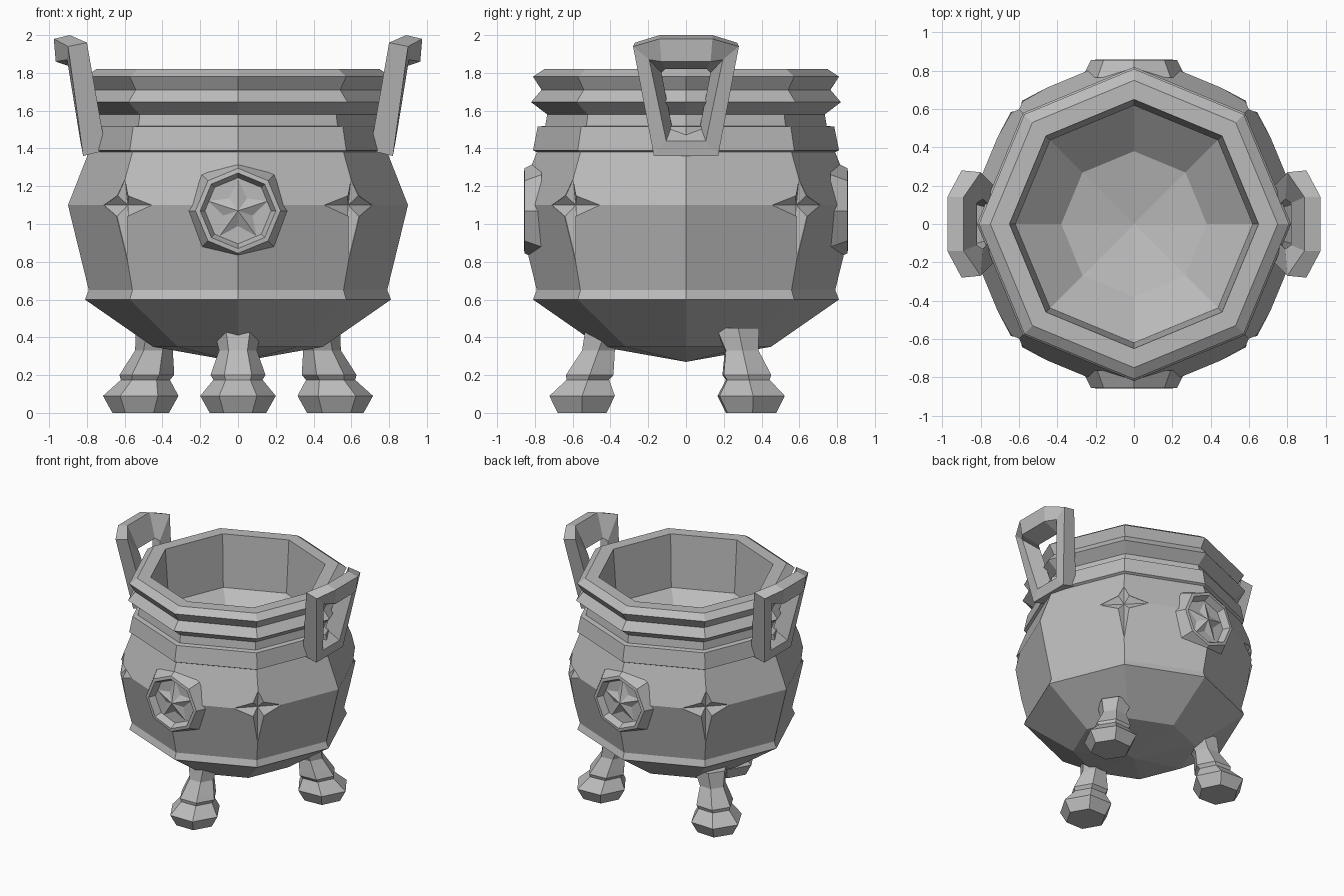
import bpy
import bmesh
from math import sin, cos, pi, radians

if "Cube" in bpy.data.objects:
    bpy.data.objects.remove(bpy.data.objects["Cube"], do_unlink=True)

grey = bpy.data.materials.new("plain grey")
grey.use_nodes = True
colour = (0.5, 0.5, 0.5, 1)
grey.diffuse_color = colour
grey.node_tree.nodes["Principled BSDF"].inputs["Base Color"].default_value = colour


def loft(name, rings, closed=False):
    """Skin a list of rings; a one-point ring becomes an apex, open ends are capped."""
    bm = bmesh.new()
    loops = [[bm.verts.new(p) for p in ring] for ring in rings]
    pairs = list(zip(loops, loops[1:]))
    if closed:
        pairs.append((loops[-1], loops[0]))
    for a, b in pairs:
        n = max(len(a), len(b))
        for i in range(n):
            j = (i + 1) % n
            if len(a) == 1:
                bm.faces.new((a[0], b[i], b[j]))
            elif len(b) == 1:
                bm.faces.new((a[i], a[j], b[0]))
            else:
                bm.faces.new((a[i], a[j], b[j], b[i]))
    if not closed:
        for end in (loops[0], loops[-1]):
            if len(end) > 1:
                bm.faces.new(end)
    bmesh.ops.recalc_face_normals(bm, faces=bm.faces)
    mesh = bpy.data.meshes.new(name)
    bm.to_mesh(mesh)
    bm.free()
    mesh.materials.append(grey)
    obj = bpy.data.objects.new(name, mesh)
    bpy.context.collection.objects.link(obj)
    return obj


def circle(r, z, sides=8, cx=0, cy=0, turn=0):
    if r == 0:
        return [(cx, cy, z)]
    return [(cx + r * cos(turn + 2 * pi * i / sides),
             cy + r * sin(turn + 2 * pi * i / sides), z) for i in range(sides)]


def on_side(angle, u, v, d):
    """Point at distance d from the axis, u along the tangent, v high."""
    return (d * cos(angle) - u * sin(angle), d * sin(angle) + u * cos(angle), v)


def carve(target, cutter):
    cutter.hide_render = True
    mod = target.modifiers.new("carve", "BOOLEAN")
    mod.operation = "DIFFERENCE"
    mod.solver = "EXACT"
    mod.object = cutter
    bpy.context.view_layer.objects.active = target
    bpy.ops.object.modifier_apply(modifier=mod.name)
    bpy.data.objects.remove(cutter, do_unlink=True)


# Pot: belly, collar, rim and inner bowl in one turned profile
profile = [(0, .27), (.45, .35), (.81, .6), (.79, .65), (.9, 1.1), (.79, 1.38),
           (.81, 1.39), (.785, 1.515), (.745, 1.52), (.735, 1.58), (.82, 1.645),
           (.765, 1.71), (.81, 1.78), (.75, 1.82), (.65, 1.82), (.62, 1.4),
           (.38, 1.2), (0, 1.12)]
pot = loft("pot", [circle(r, z) for r, z in profile])

# Four-pointed stars sunk into the diagonal corners
star_outline = [(.18, 1.1, .823), (.04, 1.15, .86), (0, 1.235, .845), (-.04, 1.15, .86),
                (-.18, 1.1, .823), (-.04, 1.04, .865), (0, .81, .826), (.04, 1.04, .865)]
for k in range(4):
    a = radians(45 + 90 * k)
    carve(pot, loft("star_cutter", [
        [on_side(a, u, v, 1.05) for u, v, d in star_outline],
        [on_side(a, u, v, d) for u, v, d in star_outline],
        [on_side(a, 0, 1.1, .825)]]))

# Round medallions at front and back, each with a five-pointed star
MID = 1.07


def disc(a, r, d):
    return [on_side(a, r * cos(i * pi / 4), MID + r * sin(i * pi / 4), d) for i in range(8)]


for name, a in (("front", -pi / 2), ("back", pi / 2)):
    carve(pot, loft("recess_cutter", [disc(a, .215, 1.05), disc(a, .215, .775)]))
    loft(name + "_medallion", [disc(a, r, d) for r, d in
                               ((.27, .765), (.225, .855), (.2, .858), (.175, .805))])
    points = []
    for i in range(10):
        r, t = (.09 if i % 2 else .185), pi / 2 + i * pi / 5
        points.append(on_side(a, r * cos(t), MID + r * sin(t), .8))
    loft(name + "_medallion_star", [points, [on_side(a, 0, MID, .848)]])

# Handles: tapered loops leaning outward, mirrored left and right
half_loops = [
    [(.17, 1.36, .82), (.28, 1.94, .9), (.14, 1.98, .975)],
    [(.105, 1.44, .835), (.195, 1.87, .905), (.13, 1.86, .965)],
    [(.075, 1.52, .73), (.13, 1.8, .79), (.11, 1.82, .82)],
    [(.17, 1.39, .7), (.27, 1.96, .8), (.14, 2, .89)],
]
for name, s in (("left_handle", 1), ("right_handle", -1)):
    loft(name, [[(s * x, y, z) for y, z, x in half]
                + [(s * x, -y, z) for y, z, x in reversed(half)]
                for half in half_loops], closed=True)

# Legs: three six-sided turned feet that lean in under the pot
leg_profile = [(.15, 0), (.2, .09), (.13, .175), (.145, .2), (.13, .245), (.1, .33), (.13, .45)]
legs = [("front_leg", (0, -.55), (0, -.42), 0),
        ("back_left_leg", (.515, .345), (.41, .27), radians(123)),
        ("back_right_leg", (-.515, .345), (-.41, .27), radians(57))]
for name, foot, top, turn in legs:
    rings = []
    for r, z in leg_profile:
        t = max(0, z - .09) / .36
        rings.append(circle(r, z, 6, foot[0] + t * (top[0] - foot[0]),
                            foot[1] + t * (top[1] - foot[1]), turn))
    loft(name, rings)
